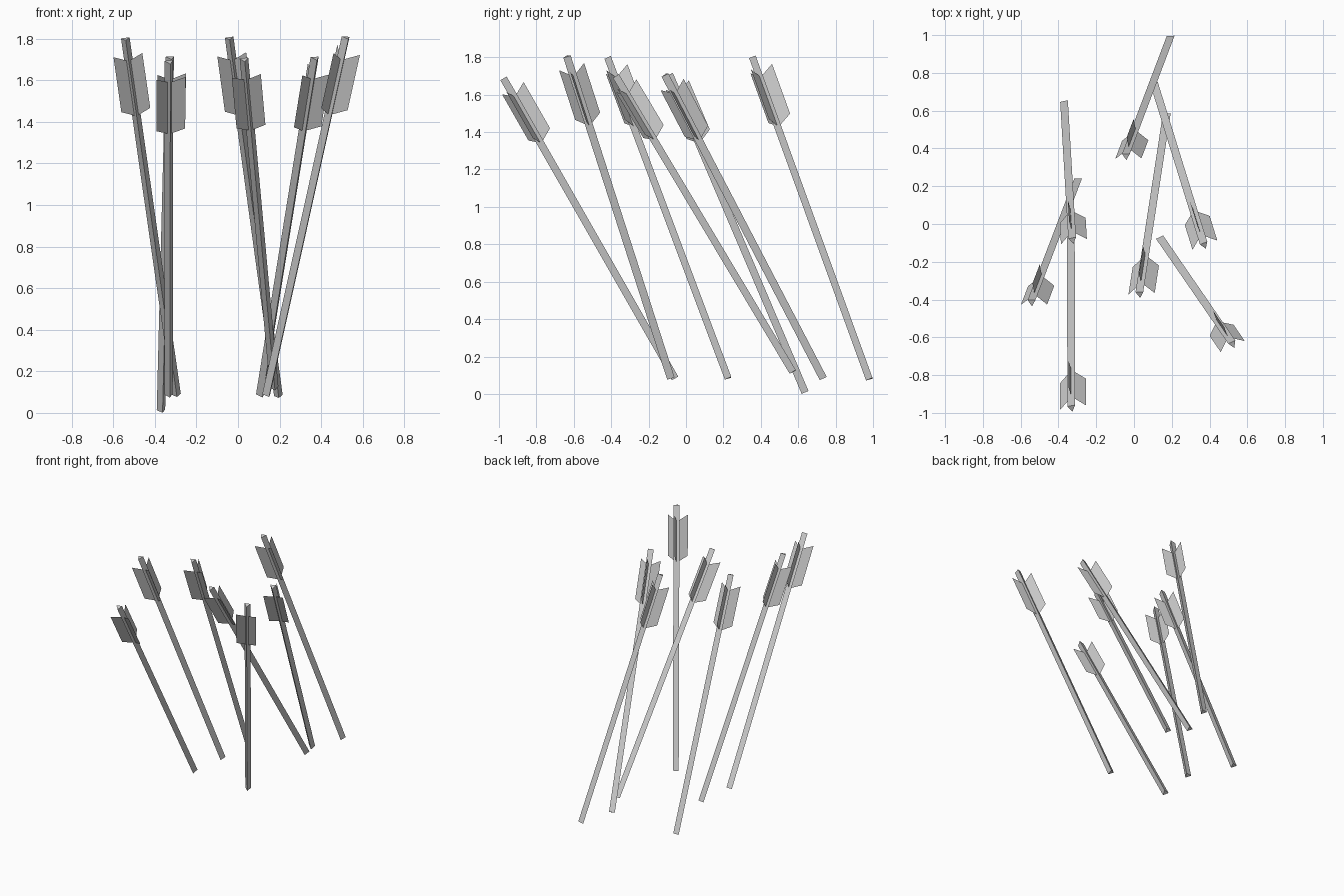
import bpy, bmesh, math
from mathutils import Vector

if "Cube" in bpy.data.objects:
    bpy.data.objects.remove(bpy.data.objects["Cube"])

LENGTH = 1.848     # tip to nock
SHAFT_R = 0.024    # circumradius of the three-sided shaft
# fletching outline: (distance back from nock end, distance from axis)
FIN = [(0.395, 0.011), (0.355, 0.081), (0.07, 0.081), (0.11, 0.011)]

# (tip of the arrow, nock end)
ARROWS = [
    ((-0.295, 0.23, 0.085), (-0.54, -0.41, 1.79)),
    ((-0.368, 0.64, 0.01), (-0.325, -0.085, 1.71)),
    ((-0.332, -0.055, 0.085), (-0.33, -0.97, 1.685)),
    ((0.14, -0.08, 0.085), (0.522, -0.635, 1.805)),
    ((0.175, 0.575, 0.12), (0.03, -0.37, 1.70)),
    ((0.11, 0.735, 0.085), (0.372, -0.11, 1.705)),
    ((0.195, 0.985, 0.08), (-0.04, 0.365, 1.79)),
]


def mesh_object(name, bm, parent=None):
    me = bpy.data.meshes.new(name)
    bm.to_mesh(me)
    bm.free()
    ob = bpy.data.objects.new(name, me)
    bpy.context.collection.objects.link(ob)
    ob.parent = parent
    return ob


def build_arrow(i, tip, nock):
    tip, nock = Vector(tip), Vector(nock)
    d = (nock - tip).normalized()
    end = tip + d * LENGTH
    u = Vector((1, 0, 0))
    u = (u - d * u.dot(d)).normalized()
    v = d.cross(u)
    roll = math.radians(-19 + 30 * (nock.x - tip.x))

    def radial(a):
        return u * math.cos(a) + v * math.sin(a)

    third = 2 * math.pi / 3

    # three-sided shaft with end caps
    bm = bmesh.new()
    corners = [radial(roll + math.pi / 3 + k * third) * SHAFT_R for k in range(3)]
    low = [bm.verts.new(tip + c) for c in corners]
    high = [bm.verts.new(end + c) for c in corners]
    for k in range(3):
        n = (k + 1) % 3
        bm.faces.new((low[k], low[n], high[n], high[k]))
    bm.faces.new(low[::-1])
    bm.faces.new(high)
    bmesh.ops.recalc_face_normals(bm, faces=bm.faces)
    shaft = mesh_object(f"arrow_shaft_{i}", bm)

    # three flat fletchings, one out of the middle of each side
    bm = bmesh.new()
    for k in range(3):
        r = radial(roll + k * third)
        bm.faces.new([bm.verts.new(end - d * s + r * w) for s, w in FIN])
    mesh_object(f"arrow_fletching_{i}", bm, shaft)


for i, (tip, nock) in enumerate(ARROWS, 1):
    build_arrow(i, tip, nock)
